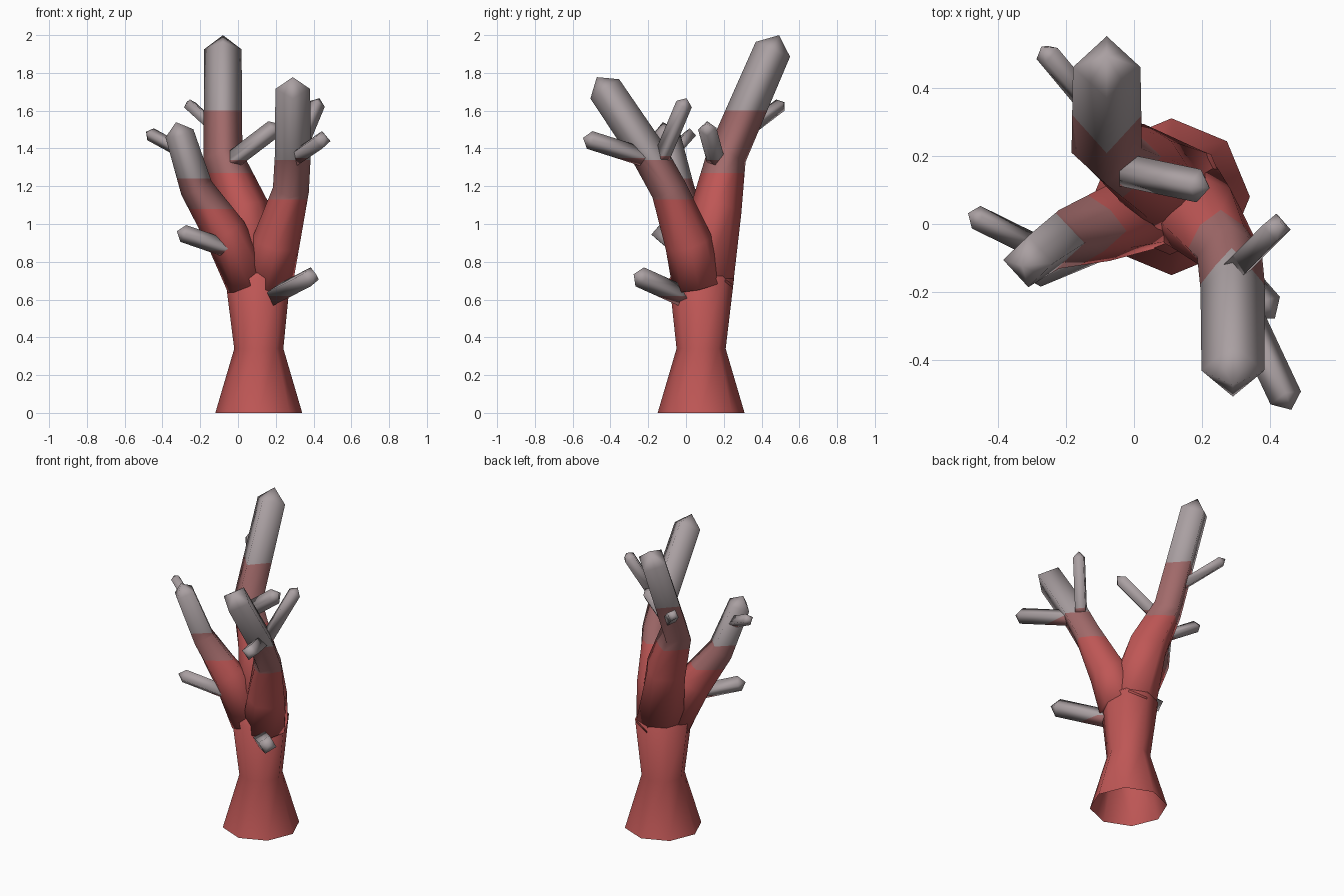
import bpy, bmesh, math
from mathutils import Vector

if "Cube" in bpy.data.objects:
    bpy.data.objects.remove(bpy.data.objects["Cube"])


def material(name, rgb):
    m = bpy.data.materials.new(name)
    m.diffuse_color = (*rgb, 1)
    m.use_nodes = True
    m.node_tree.nodes["Principled BSDF"].inputs["Base Color"].default_value = m.diffuse_color
    return m


MATS = [material("bark_red", (0.52, 0.095, 0.092)),
        material("faded_red", (0.36, 0.145, 0.145)),
        material("bark_grey", (0.40, 0.35, 0.36))]


def tube(name, pts, sides, red_top, fade_top, tip=0.82, base_cap=True):
    """Tapered limb through (x, y, z, radius[, corner]) points with a pointed end;
    corner scales every second vertex (0.707 turns an octagon into a diamond).
    Red below red_top, faded up to fade_top, grey above."""
    c = [Vector(p[:3]) for p in pts]
    bm = bmesh.new()
    rings = []
    last = len(pts) - 1
    first = (c[1] - c[0]).normalized()
    ref = Vector((0, 1, 0)) if abs(first.x) > 0.7 else Vector((1, 0, 0))
    for i, p in enumerate(pts):
        t = Vector((0, 0, 0))
        if i > 0:
            t += (c[i] - c[i - 1]).normalized()
        if i < last:
            t += (c[i + 1] - c[i]).normalized()
        t.normalize()
        u = (ref - t * ref.dot(t)).normalized()
        v = t.cross(u)
        corner = p[4] if len(p) > 4 else 1
        ring = []
        for k in range(sides):
            a = 2 * math.pi * k / sides
            r = p[3] * (corner if k % 2 else 1)
            ring.append(bm.verts.new(c[i] + r * (u * math.cos(a) + v * math.sin(a))))
        rings.append(ring)
    for a, b in zip(rings, rings[1:]):
        for k in range(sides):
            n = (k + 1) % sides
            bm.faces.new((a[k], a[n], b[n], b[k]))
    if base_cap:
        bm.faces.new(list(reversed(rings[0])))
    end = bm.verts.new(c[-1] + (c[-1] - c[-2]).normalized() * pts[-1][3] * tip)
    for k in range(sides):
        bm.faces.new((rings[-1][k], rings[-1][(k + 1) % sides], end))
    # cut along the colour borders
    for z in (red_top, fade_top):
        bmesh.ops.bisect_plane(bm, geom=bm.verts[:] + bm.edges[:] + bm.faces[:],
                               plane_co=(0, 0, z), plane_no=(0, 0, 1))
    for f in bm.faces:
        z = f.calc_center_median().z
        f.material_index = 0 if z < red_top else 1 if z < fade_top else 2
        f.smooth = True
    bmesh.ops.recalc_face_normals(bm, faces=bm.faces[:])
    me = bpy.data.meshes.new(name)
    bm.to_mesh(me)
    bm.free()
    for m in MATS:
        me.materials.append(m)
    ob = bpy.data.objects.new(name, me)
    bpy.context.collection.objects.link(ob)
    return ob


# trunk with flared, open foot
tube("trunk", [(0.11, 0.08, 0, 0.23), (0.11, 0.08, 0.34, 0.13),
               (0.105, 0.082, 0.71, 0.172)], 8, 5, 6, tip=1.0, base_cap=False)

# three main limbs: round where they leave the trunk, four-sided further up
D = 0.7072
tube("back_limb", [(0.11, 0.095, 0.69, 0.155, 1), (0.03, 0.16, 1.08, 0.135, 0.85),
                   (-0.08, 0.215, 1.36, 0.105, D), (-0.08, 0.46, 1.925, 0.099, D)],
     8, 1.27, 1.6)
tube("right_limb", [(0.15, 0.065, 0.68, 0.138, 1), (0.20, 0.015, 0.90, 0.127, 0.95),
                    (0.28, -0.09, 1.18, 0.096, 0.8), (0.29, -0.19, 1.36, 0.095, D),
                    (0.29, -0.43, 1.715, 0.092, D)], 8, 1.13, 1.34)
tube("left_limb", [(0.06, 0.05, 0.69, 0.125, 1), (-0.07, 0.005, 0.96, 0.115, 0.85),
                   (-0.22, -0.045, 1.19, 0.088, D), (-0.31, -0.11, 1.48, 0.077, D)],
     8, 1.08, 1.24)

# short side twigs: start, end, radius
twigs = [((0.0, -0.02, 0.85), (-0.29, -0.14, 0.95), 0.047),
         ((0.17, 0.0, 0.61), (0.385, -0.245, 0.72), 0.055),
         ((0.30, -0.13, 1.35), (0.418, -0.01, 1.635), 0.044),
         ((0.29, -0.18, 1.34), (0.445, -0.51, 1.445), 0.049),
         ((-0.04, 0.16, 1.33), (0.19, 0.112, 1.505), 0.049),
         ((-0.08, 0.29, 1.47), (-0.255, 0.5, 1.63), 0.037),
         ((-0.27, -0.075, 1.37), (-0.463, 0.02, 1.475), 0.036)]
for i, (a, b, r) in enumerate(twigs):
    tube(f"twig_{i + 1}", [(*a, r), (*b, r)], 4, -1, a[2] + 0.01)
